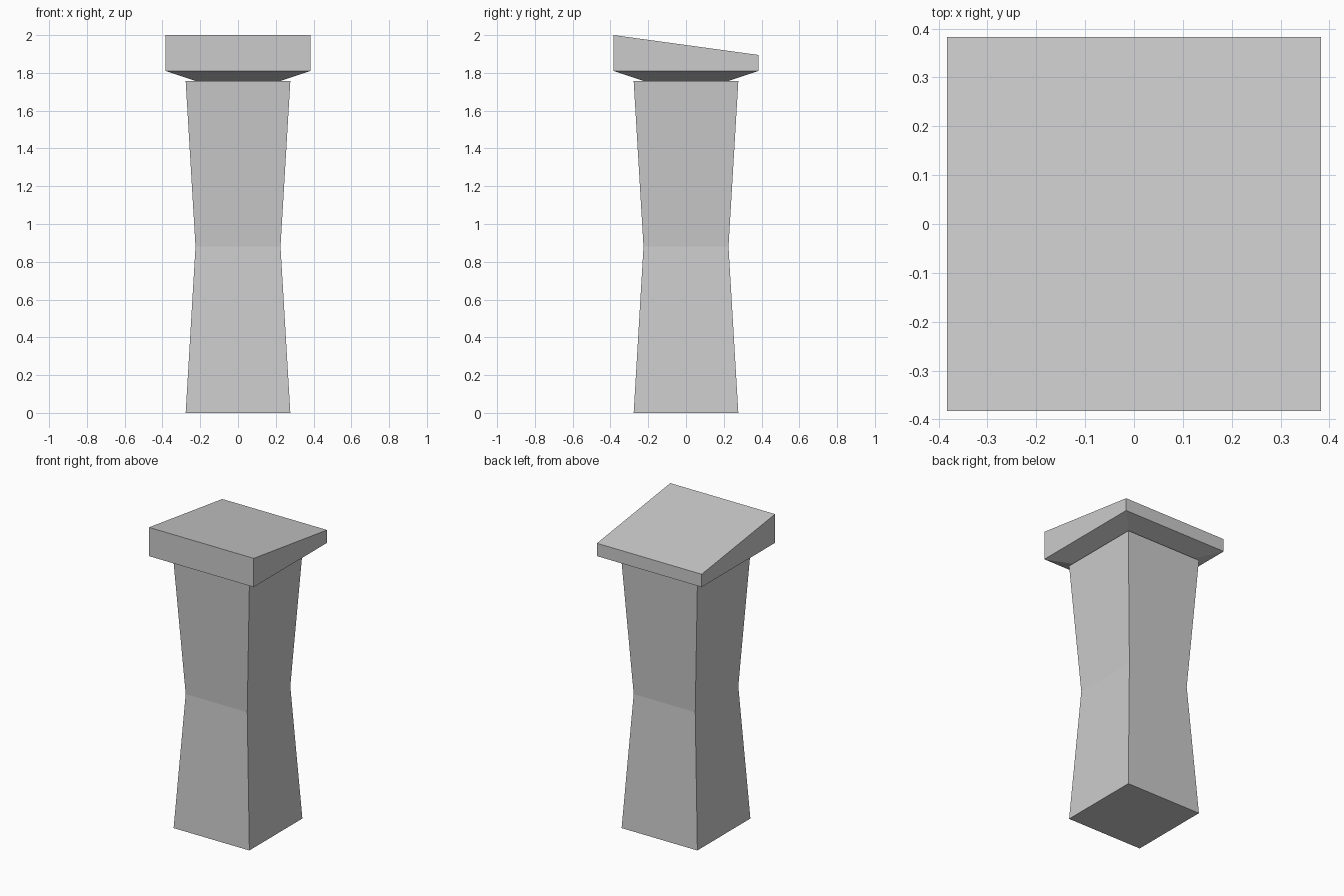
import bpy
import bmesh

if "Cube" in bpy.data.objects:
    bpy.data.objects.remove(bpy.data.objects["Cube"])


def square_loft(name, sections, slope=0.0):
    """Stack square sections (half width, z); slope lowers the top's back edge."""
    bm = bmesh.new()
    rings = []
    for h, z in sections:
        corners = ((-h, -h), (h, -h), (h, h), (-h, h))
        rings.append([bm.verts.new((x, y, z)) for x, y in corners])
    for low, high in zip(rings, rings[1:]):
        for i in range(4):
            j = (i + 1) % 4
            bm.faces.new((low[i], low[j], high[j], high[i]))
    bm.faces.new(rings[0][::-1])
    bm.faces.new(rings[-1])
    for v in rings[-1][2:]:
        v.co.z -= slope
    mesh = bpy.data.meshes.new(name)
    bm.to_mesh(mesh)
    bm.free()
    obj = bpy.data.objects.new(name, mesh)
    bpy.context.collection.objects.link(obj)
    return obj


# Waisted square shaft
square_loft("pedestal_shaft", [(0.277, 0.0), (0.225, 0.88), (0.277, 1.756)])

# Cap with a chamfered underside and a top sloping down to the back
square_loft("sloped_cap", [(0.22, 1.756), (0.383, 1.81), (0.383, 2.0)], slope=0.105)
